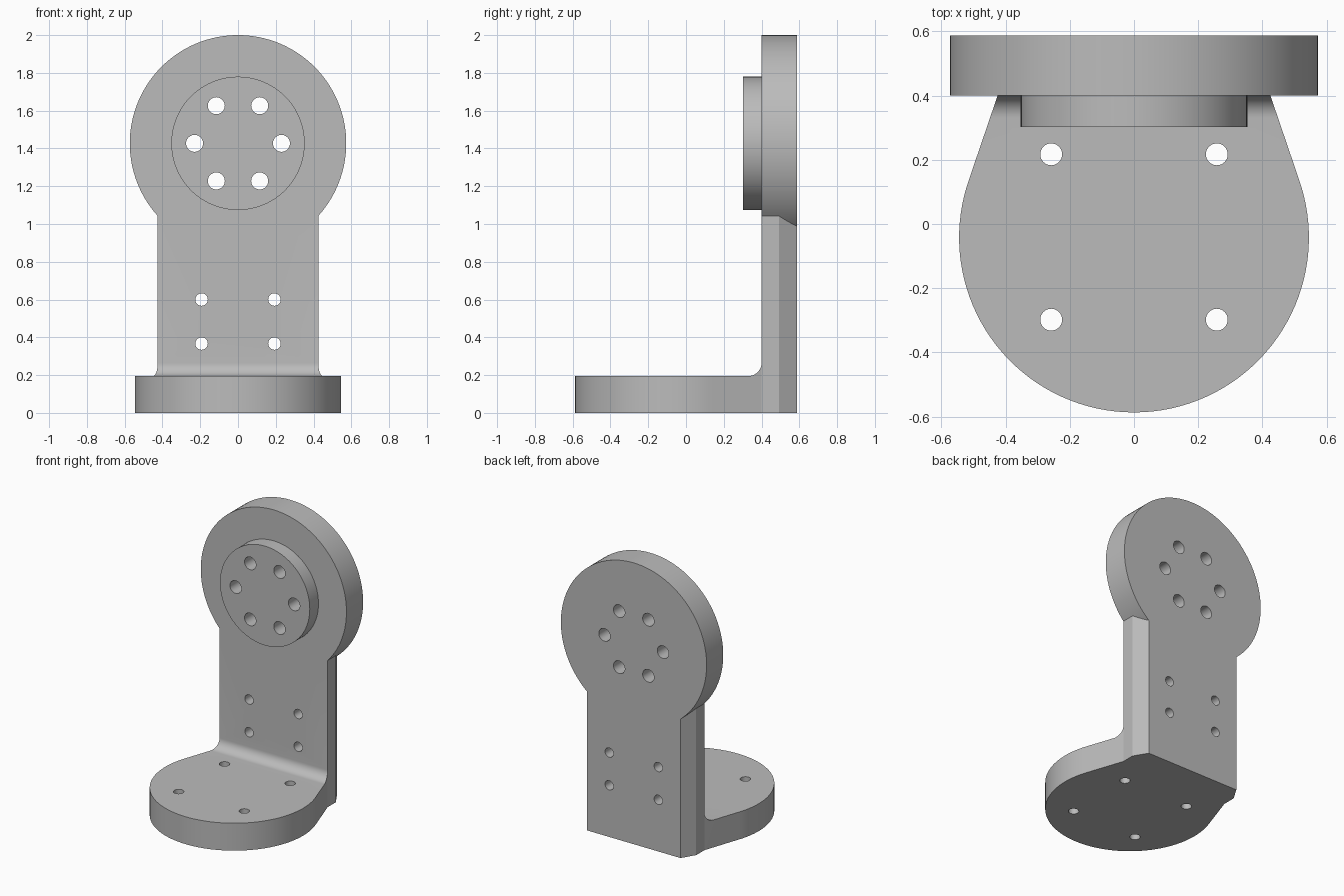
import bpy, bmesh, math
from mathutils import Vector

cube = bpy.data.objects.get("Cube")
if cube:
    bpy.data.objects.remove(cube, do_unlink=True)

BACK, FRONT = 0.587, 0.4       # upright plate, back and front
FLOOR, FILLET = 0.195, 0.07    # base thickness and inner corner radius
HUB_Z = 1.427                  # centre of the round head


def prism(name, points, sweep):
    """Closed outline swept along a vector."""
    bm = bmesh.new()
    face = bm.faces.new([bm.verts.new(p) for p in points])
    out = bmesh.ops.extrude_face_region(bm, geom=[face])
    moved = [v for v in out["geom"] if isinstance(v, bmesh.types.BMVert)]
    bmesh.ops.translate(bm, vec=Vector(sweep), verts=moved)
    bmesh.ops.recalc_face_normals(bm, faces=bm.faces)
    mesh = bpy.data.meshes.new(name)
    bm.to_mesh(mesh)
    bm.free()
    obj = bpy.data.objects.new(name, mesh)
    bpy.context.collection.objects.link(obj)
    return obj


def arc(cx, cy, r, start, end, steps):
    angles = [math.radians(start + (end - start) * i / steps) for i in range(steps + 1)]
    return [(cx + r * math.cos(a), cy + r * math.sin(a)) for a in angles]


def disc_y(name, x, z, r, y0, y1, steps):
    ring = arc(x, z, r, 0, 360, steps)[:-1]
    return prism(name, [(a, y0, b) for a, b in ring], (0, y1 - y0, 0))


def combine(target, other, operation):
    mod = target.modifiers.new(operation, "BOOLEAN")
    mod.operation, mod.object, mod.solver = operation, other, "EXACT"
    bpy.context.view_layer.objects.active = target
    bpy.ops.object.modifier_apply(modifier=mod.name)
    bpy.data.objects.remove(other, do_unlink=True)


# Plan outline: round front, tapering sides, chamfered back corners
plan = arc(0, -0.042, 0.545, -200, 20, 72)
plan += [(0.425, FRONT), (0.425, 0.492), (0.368, BACK)]
plan += [(-0.368, BACK), (-0.425, 0.492), (-0.425, FRONT)]
bracket = prism("bracket", [(x, y, 0) for x, y in plan], (0, 0, HUB_Z))

# Side outline: L shape with a filleted inner corner
side = [(BACK, -0.1), (BACK + 0.1, -0.1), (BACK + 0.1, 1.6), (FRONT, 1.6)]
side += arc(FRONT - FILLET, FLOOR + FILLET, FILLET, 0, -90, 12)
side += [(-0.8, FLOOR), (-0.8, -0.1)]
combine(bracket, prism("side_cutter", [(-1, y, z) for y, z in side], (2, 0, 0)), "INTERSECT")

# Round head and raised boss
combine(bracket, disc_y("head", 0, HUB_Z, 0.573, FRONT, BACK, 128), "UNION")
combine(bracket, disc_y("boss", 0, HUB_Z, 0.353, 0.302, 0.45, 96), "UNION")

# Bolt circle through the head
for x, z in arc(0, HUB_Z, 0.23, 0, 300, 5):
    combine(bracket, disc_y("head_hole", x, z, 0.045, 0.2, 0.7, 32), "DIFFERENCE")

# Holes through the upright and the base
for sign in (-1, 1):
    for z in (0.367, 0.6):
        combine(bracket, disc_y("upright_hole", sign * 0.193, z, 0.033, 0.2, 0.7, 32), "DIFFERENCE")
    for y in (-0.298, 0.217):
        ring = arc(sign * 0.258, y, 0.034, 0, 360, 32)[:-1]
        combine(bracket, prism("base_hole", [(a, b, -0.1) for a, b in ring], (0, 0, 0.4)), "DIFFERENCE")

# Plain grey finish
grey = bpy.data.materials.new("grey metal")
grey.use_nodes = True
colour = (0.5, 0.5, 0.5, 1)
grey.diffuse_color = colour
grey.node_tree.nodes["Principled BSDF"].inputs["Base Color"].default_value = colour
bracket.data.materials.clear()
bracket.data.materials.append(grey)

bpy.ops.object.select_all(action="DESELECT")
bracket.select_set(True)
bpy.context.view_layer.objects.active = bracket
bpy.ops.object.shade_smooth_by_angle(angle=math.radians(15))
